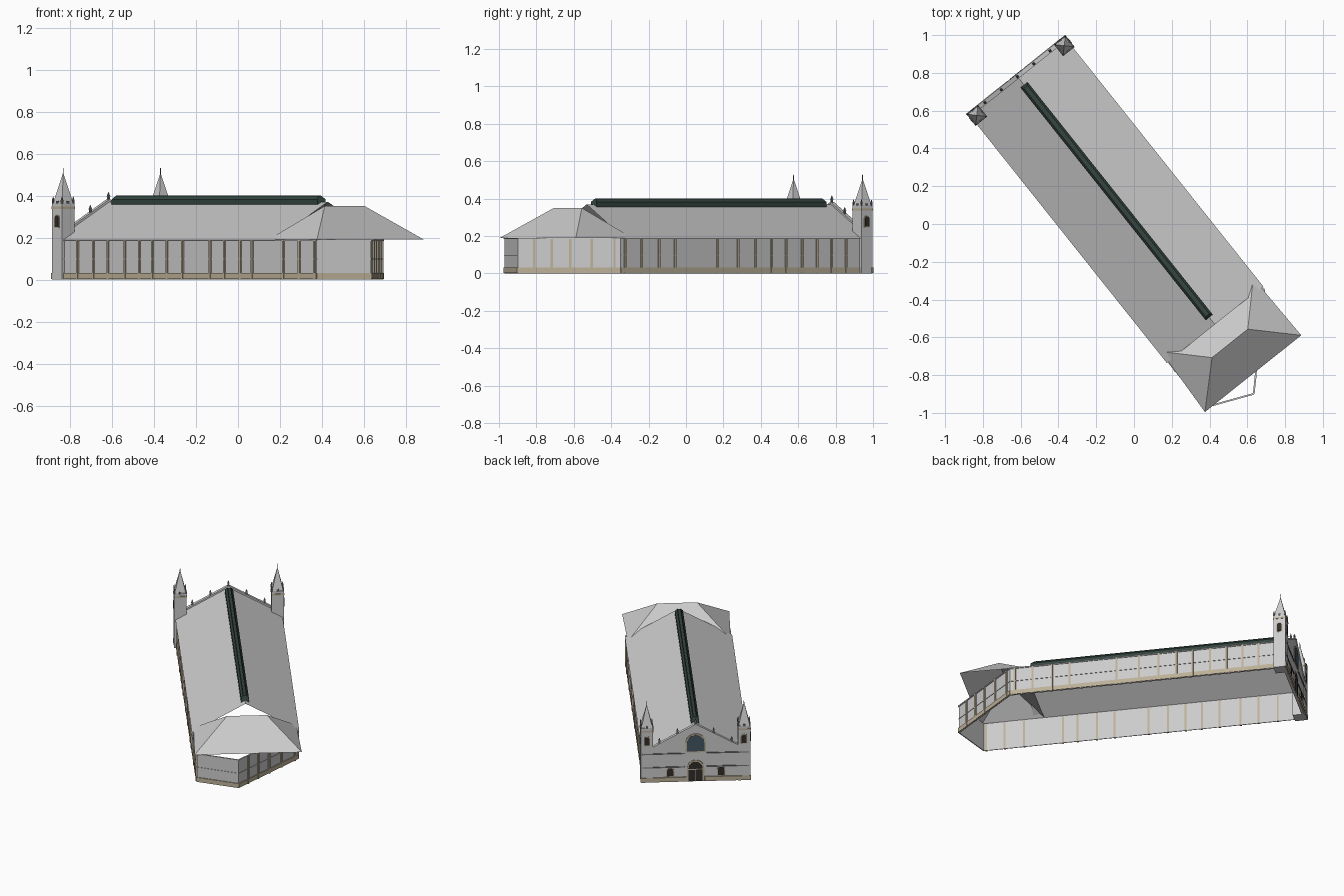
import bpy, bmesh, math
from mathutils import Matrix, Vector

if "Cube" in bpy.data.objects:
    bpy.data.objects.remove(bpy.data.objects["Cube"])

# Local frame: x = length from facade to apse, y = across, then turned into place
PLACE = Matrix.Translation((-0.625, 0.79, 0)) @ Matrix.Rotation(-math.atan2(0.782, 0.623), 4, 'Z')


def material(name, *rgb):
    m = bpy.data.materials.new(name)
    m.diffuse_color = (*rgb, 1)
    m.use_nodes = True
    m.node_tree.nodes["Principled BSDF"].inputs["Base Color"].default_value = m.diffuse_color
    return m


BEIGE = material("beige_stone", 0.50, 0.43, 0.31)
DARK = material("dark_opening", 0.03, 0.025, 0.025)
GLASS = material("blue_glass", 0.06, 0.09, 0.12)
GREEN = material("dark_green_metal", 0.035, 0.06, 0.05)
IRON = material("dark_grey", 0.16, 0.16, 0.16)


class Part:
    """Collects simple shapes into one object."""

    def __init__(self, name, mat=None):
        self.name, self.mat, self.bm = name, mat, bmesh.new()

    def face(self, pts):
        return self.bm.faces.new([self.bm.verts.new(p) for p in pts])

    def prism(self, pts, vec):
        f = self.face(pts)
        r = bmesh.ops.extrude_face_region(self.bm, geom=[f], use_keep_orig=True)
        vs = [g for g in r['geom'] if isinstance(g, bmesh.types.BMVert)]
        bmesh.ops.translate(self.bm, verts=vs, vec=vec)

    def box(self, x0, x1, y0, y1, z0, z1):
        self.prism([(x0, y0, z0), (x1, y0, z0), (x1, y1, z0), (x0, y1, z0)], (0, 0, z1 - z0))

    def bar(self, p, q, z0, z1, inner, outer):
        p, q = Vector(p), Vector(q)
        d = (q - p).normalized()
        n = Vector((d.y, -d.x))          # outward for the counter-clockwise wall line
        c = [p + n * outer, q + n * outer, q - n * inner, p - n * inner]
        self.prism([(*v, z0) for v in c], (0, 0, z1 - z0))

    def cone(self, x, y, z0, z1, r0, r1, n=4, turn=math.pi / 4):
        m = Matrix.Translation((x, y, (z0 + z1) / 2)) @ Matrix.Rotation(turn, 4, 'Z')
        bmesh.ops.create_cone(self.bm, cap_ends=True, segments=n, radius1=r0, radius2=r1,
                              depth=z1 - z0, matrix=m)

    def arch(self, origin, side, out, w, h, depth):
        o, s = Vector(origin), Vector(side)
        pts = [o - s * w / 2, o + s * w / 2]
        for i in range(11):
            a = math.pi * i / 10
            pts.append(o + s * (w / 2 * math.cos(a)) + Vector((0, 0, h - w / 2 + w / 2 * math.sin(a))))
        self.prism(pts, Vector(out) * depth)

    def done(self):
        bmesh.ops.recalc_face_normals(self.bm, faces=self.bm.faces)
        me = bpy.data.meshes.new(self.name)
        self.bm.to_mesh(me)
        me.transform(PLACE)
        if self.mat:
            me.materials.append(self.mat)
        bpy.context.collection.objects.link(bpy.data.objects.new(self.name, me))


# Side and apse walls with base, string courses and pilasters
line = [(0.0, -0.318), (2.0, -0.315), (2.105, -0.068), (1.71, 0.318), (0.0, 0.318)]
segs = list(zip(line, line[1:]))
left = [.18, .30, .41, .54, .65, .75, .86, .98, 1.19, 1.30, 1.42, 1.51, 1.75, 1.87, 1.985]
right = [.17, .27, .37, .47, .58, .68, .79, .91, 1.05, 1.34, 1.45, 1.57, 1.68]
posts = [[x / 2.0 for x in left], [], [.16, .33, .51, .72, .94], [1 - x / 1.71 for x in right]]
walls, base = Part("walls"), Part("wall_base", BEIGE)
courses, pilasters = Part("string_courses"), Part("pilasters", BEIGE)
for (p, q), fr in zip(segs, posts):
    walls.bar(p, q, 0, 0.19, 0.004, 0)
    base.bar(p, q, 0.003, 0.032, 0, 0.005)
    courses.bar(p, q, 0.096, 0.1, 0, 0.003)
    courses.bar(p, q, 0.183, 0.19, 0, 0.005)
    p, q = Vector(p), Vector(q)
    d = (q - p).normalized() * 0.006
    for f in fr:
        c = p.lerp(q, f)
        pilasters.bar(c - d, c + d, 0.0, 0.185, 0.005, 0.007)
for part in (walls, base, courses, pilasters):
    part.done()

# Main gabled roof
roof = Part("main_roof")
for s in (-1, 1):
    roof.face([(0.01, 0, 0.37), (1.69, 0, 0.37), (1.69, s * 0.326, 0.188), (0.01, s * 0.326, 0.188)])
bmesh.ops.remove_doubles(roof.bm, verts=roof.bm.verts, dist=1e-4)
roof.done()

# Hipped cross roof over the apse
hip = Part("apse_roof")
a, b, c, d = (1.625, -0.312, 0.19), (2.02, -0.33, 0.19), (2.02, 0.322, 0.19), (1.625, 0.312, 0.19)
e, f = (1.818, -0.121, 0.35), (1.818, 0.121, 0.35)
for pts in ([a, b, e], [b, c, f, e], [c, d, f], [d, a, e, f]):
    hip.face(pts)
bmesh.ops.remove_doubles(hip.bm, verts=hip.bm.verts, dist=1e-4)
hip.done()

# Ridge skylight with chamfered top and ribs
sky = Part("ridge_skylight", GREEN)
prof = [(-0.024, 0.355), (0.024, 0.355), (0.024, 0.382), (0.012, 0.397), (-0.012, 0.397), (-0.024, 0.382)]
sky.prism([(0.068, y, z) for y, z in prof], (1.574, 0, 0))
for v in sky.bm.verts:
    if v.co.z > 0.39:
        v.co.x += 0.014 if v.co.x < 1 else -0.014
for y in (-0.009, 0.009):
    sky.box(0.085, 1.625, y - 0.002, y + 0.002, 0.396, 0.401)
sky.done()

# Gabled facade
front = Part("facade")
front.prism([(0.005, y, z) for y, z in
             [(-0.325, 0), (0.325, 0), (0.325, 0.198), (0, 0.38), (-0.325, 0.198)]], (0.016, 0, 0))
front.done()
trim = Part("facade_courses", IRON)
for z, half in ((0.095, 0.325), (0.185, 0.325)):
    for s in (-1, 1):
        y0, y1 = sorted((s * 0.065, s * half))
        trim.box(0, 0.006, y0, y1, z, z + 0.007)
trim.done()
coping = Part("gable_coping")
for s in (-1, 1):
    coping.prism([(0, 0, 0.374), (0, 0, 0.383), (0, s * 0.26, 0.237), (0, s * 0.26, 0.228)], (0.024, 0, 0))
coping.done()
plinth = Part("facade_base", BEIGE)
for s in (-1, 1):
    y0, y1 = sorted((s * 0.055, s * 0.336))
    plinth.box(-0.003, 0.006, y0, y1, 0.003, 0.032)
plinth.done()

# Facade openings: great window, doorway, two side windows
out, side = (-1, 0, 0), (0, 1, 0)
frames, holes, pane = Part("opening_frames", BEIGE), Part("doors_and_windows", DARK), Part("great_window", GLASS)
frames.arch((0.006, 0, 0.195), side, out, 0.125, 0.125, 0.005)
pane.arch((0.006, 0, 0.203), side, out, 0.105, 0.107, 0.007)
frames.arch((0.006, 0, 0.003), side, out, 0.105, 0.14, 0.005)
holes.arch((0.006, 0, 0.003), side, out, 0.085, 0.128, 0.007)
frames.box(-0.003, 0.004, -0.043, 0.043, 0.08, 0.086)
frames.box(-0.003, 0.004, -0.0025, 0.0025, 0.003, 0.08)
for s in (-1, 1):
    frames.arch((0.006, s * 0.155, 0.036), side, out, 0.05, 0.062, 0.004)
    holes.arch((0.006, s * 0.155, 0.04), side, out, 0.038, 0.052, 0.006)

# Corner turrets with spires, corner pinnacles and finials
shaft, bands = Part("turret_shafts"), Part("turret_bands", BEIGE)
spire, pins = Part("turret_spires"), Part("pinnacles", IRON)
TX, H = 0.039, 0.0375
for s in (-1, 1):
    ty = s * 0.296
    shaft.box(TX - H, TX + H, ty - H, ty + H, 0, 0.365)
    bands.box(TX - H - .002, TX + H + .002, ty - H - .002, ty + H + .002, 0.337, 0.347)
    spire.cone(TX, ty, 0.362, 0.505, 0.049, 0.001)
    pins.cone(TX, ty, 0.495, 0.53, 0.0025, 0.0015)
    for i in (-1, 1):
        for j in (-1, 1):
            px, py = TX + i * 0.034, ty + j * 0.034
            pins.cone(px, py, 0.36, 0.378, 0.0065, 0.0065)
            pins.cone(px, py, 0.378, 0.395, 0.006, 0.001)
        pins.box(TX + i * .034 - .004, TX + i * .034 + .004, ty - .007, ty + .007, 0.36, 0.374)
        pins.box(TX - .007, TX + .007, ty + i * .034 - .004, ty + i * .034 + .004, 0.36, 0.374)
    for o, sd, n in (((TX - H, ty), side, out), ((TX, ty + s * H), (1, 0, 0), (0, s, 0))):
        frames.arch((*o, 0.245), sd, n, 0.038, 0.066, 0.002)
        holes.arch((*o, 0.25), sd, n, 0.028, 0.055, 0.004)

# Finials along the gable
for k in range(-2, 3):
    y = k * 0.11
    z = 0.38 - abs(y) * 0.56
    pins.cone(0.013, y, z - 0.006, z + 0.016, 0.008, 0.006)
    pins.cone(0.013, y, z + 0.016, z + 0.036, 0.009, 0.001)
for part in (frames, holes, pane, shaft, bands, spire, pins):
    part.done()
